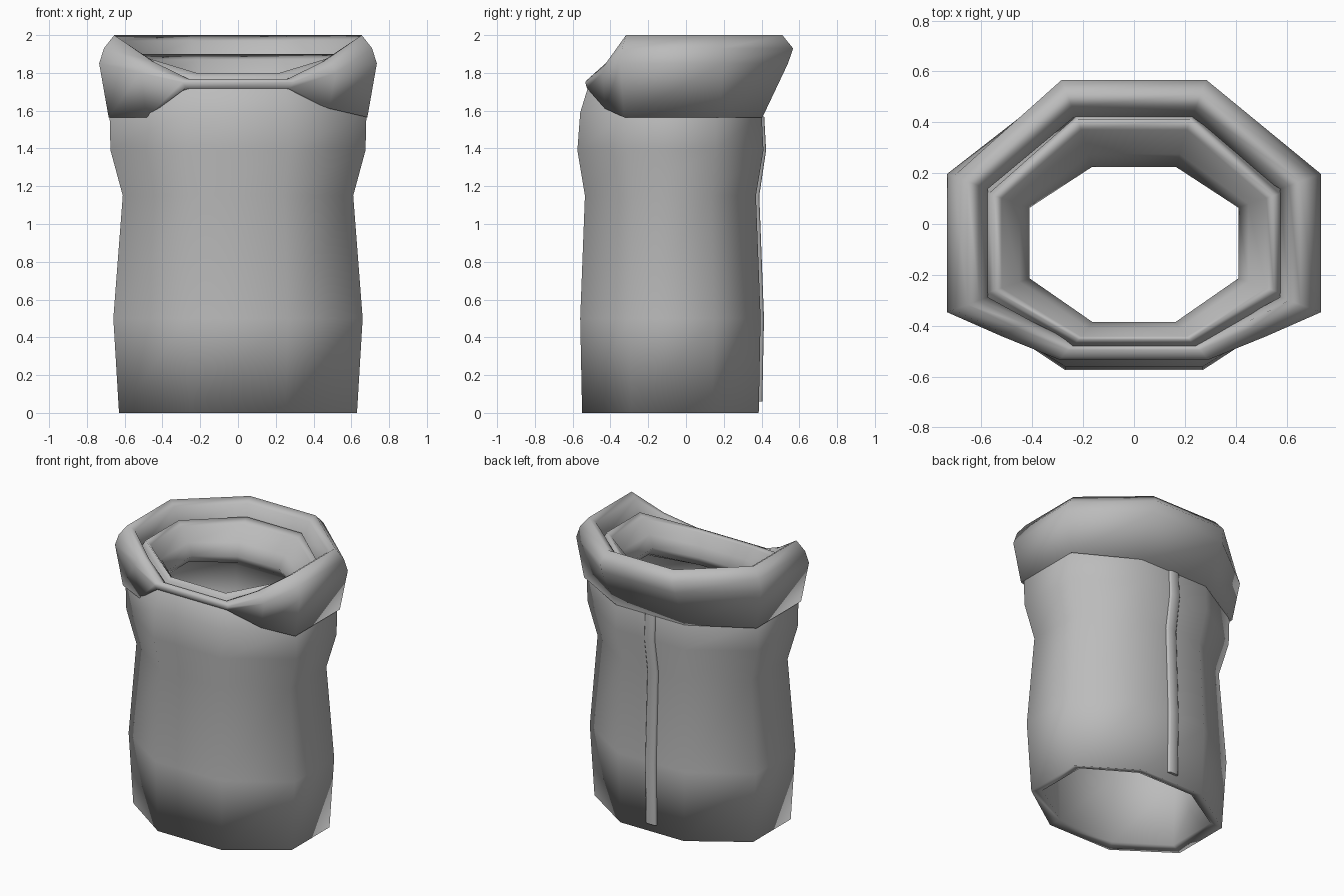
import bpy, bmesh
from math import radians

cube = bpy.data.objects.get("Cube")
if cube:
    bpy.data.objects.remove(cube)

grey = bpy.data.materials.new("cloth_grey")
grey.use_nodes = True
colour = (0.5, 0.5, 0.5, 1)
grey.diffuse_color = colour
grey.node_tree.nodes["Principled BSDF"].inputs["Base Color"].default_value = colour

CENTRE_Y = -0.075
WALL = 0.085


def loft(name, rings, close=False, caps=False, angle=180):
    """Skin a stack of closed rings that have equal point counts."""
    bm = bmesh.new()
    rows = [[bm.verts.new(p) for p in ring] for ring in rings]
    pairs = list(zip(rows, rows[1:]))
    if close:
        pairs.append((rows[-1], rows[0]))
    for low, high in pairs:
        for i in range(len(low)):
            j = (i + 1) % len(low)
            bm.faces.new((low[i], low[j], high[j], high[i]))
    if caps:
        bm.faces.new(rows[0])
        bm.faces.new(rows[-1])
    bmesh.ops.recalc_face_normals(bm, faces=bm.faces)
    mesh = bpy.data.meshes.new(name)
    bm.to_mesh(mesh)
    bm.free()
    mesh.materials.append(grey)
    obj = bpy.data.objects.new(name, mesh)
    bpy.context.collection.objects.link(obj)
    bpy.ops.object.select_all(action="DESELECT")
    obj.select_set(True)
    bpy.context.view_layer.objects.active = obj
    bpy.ops.object.shade_smooth_by_angle(angle=radians(angle))
    return obj


def octagon(w, front, back, z, z_front=None, side=0.34):
    """Eight-sided ring; the front edge can sit lower than the rest."""
    zf = z if z_front is None else z_front
    half = [(0.4 * w, front, zf), (w, CENTRE_Y - side * w, z),
            (w, CENTRE_Y + side * w, z), (0.4 * w, back, z)]
    return half + [(-x, y, h) for x, y, h in reversed(half)]


def collar_ring(w, front, back, z, z_front, drop):
    """Octagon with one more point on each front corner for the dipping neckline."""
    ring = octagon(w, front, back, z, z_front, side=0.37)

    def corner(a, b, amount):
        return (0.503 * (a[0] + b[0]), 0.503 * (a[1] + b[1]),
                z + (z_front - z) * amount)
    right = corner(ring[0], ring[1], drop)
    # The lower edge hangs a little further down on one side
    left = corner(ring[6], ring[7], 0 if z < 1.6 else drop)
    return ring[:1] + [right] + ring[1:7] + [left] + ring[7:]


# Body: outer wall, shoulder, rolled neck rim, inner lip, then the inner wall
outer = [(0.63, -0.55, 0.385, 0), (0.66, -0.56, 0.395, 0.5),
         (0.61, -0.535, 0.37, 1.15), (0.675, -0.575, 0.41, 1.39),
         (0.68, -0.56, 0.4, 1.59)]
neck = [(0.62, -0.52, 0.38, 1.71, 1.72), (0.572, -0.467, 0.422, 1.86, 1.77),
        (0.55, -0.455, 0.41, 1.9, 1.8), (0.52, -0.442, 0.37, 1.87, 1.78),
        (0.45, -0.41, 0.275, 1.78, 1.7), (0.41, -0.385, 0.225, 1.7, 1.63),
        (0.45, -0.4, 0.26, 1.64, 1.57)]
inner = [(w - WALL, f + WALL, b - WALL, z) for w, f, b, z in reversed(outer[1:])]
hem = [(0.555, -0.485, 0.315, 0.02)]
loft("body", [octagon(*r) for r in outer + neck + inner + hem], close=True)

# Folded collar, dipping at the front
collar = [(0.61, -0.47, 0.34, 1.61, 1.7, 0.3), (0.685, -0.525, 0.405, 1.565, 1.72, 0.3),
          (0.735, -0.533, 0.54, 1.85, 1.75, 0.5), (0.71, -0.525, 0.567, 1.93, 1.762, 0.55),
          (0.655, -0.495, 0.51, 2.0, 1.768, 0.58), (0.61, -0.482, 0.46, 1.97, 1.76, 0.58),
          (0.575, -0.47, 0.425, 1.84, 1.735, 0.5)]
loft("collar", [collar_ring(*r) for r in collar], close=True)

# Raised seam strip down the back
seam = [(0.06, 0.404), (0.5, 0.413), (1.15, 0.388), (1.39, 0.424), (1.57, 0.414)]
loft("back_seam", [[(-0.042, y - 0.04, z), (0.042, y - 0.04, z),
                    (0.04, y - 0.008, z), (0.03, y, z),
                    (-0.03, y, z), (-0.04, y - 0.008, z)] for z, y in seam],
     caps=True, angle=60)
